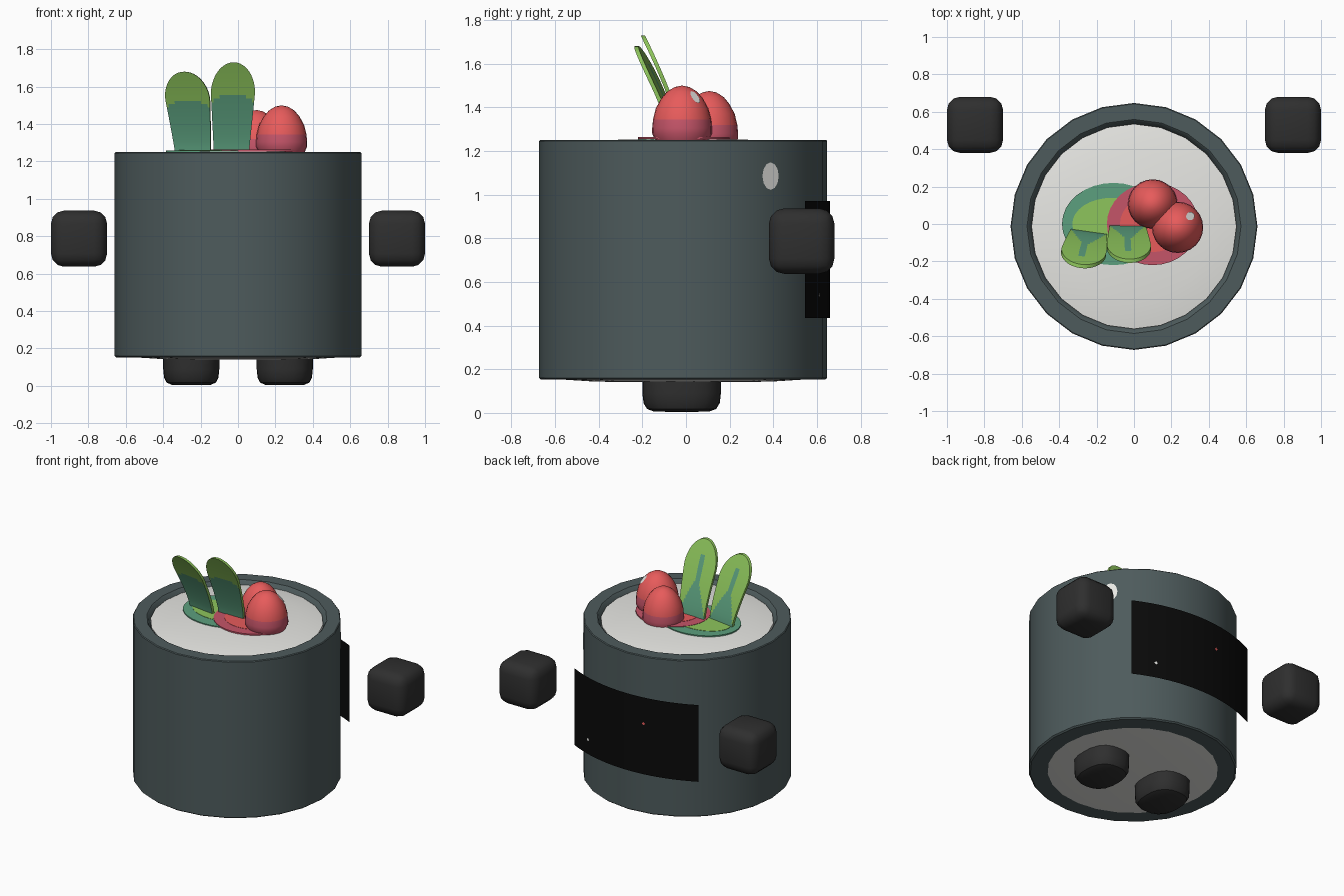
import bpy, bmesh, math
from mathutils import Matrix, Vector

cube = bpy.data.objects.get("Cube")
if cube:
    bpy.data.objects.remove(cube, do_unlink=True)


def material(name, r, g, b):
    m = bpy.data.materials.new(name)
    m.use_nodes = True
    m.diffuse_color = (r, g, b, 1)
    bsdf = next(n for n in m.node_tree.nodes if n.type == 'BSDF_PRINCIPLED')
    bsdf.inputs["Base Color"].default_value = (r, g, b, 1)
    bsdf.inputs["Roughness"].default_value = 0.8
    return m


SLATE = material("slate", 0.076, 0.105, 0.108)
CREAM = material("off white", 0.80, 0.80, 0.77)
CHARCOAL = material("charcoal", 0.028, 0.028, 0.028)
BLACK = material("black", 0.003, 0.003, 0.003)
LEAF = material("leaf green", 0.27, 0.56, 0.107)
TEAL = material("teal green", 0.107, 0.35, 0.21)
RED = material("bright red", 0.80, 0.105, 0.105)
ROSE = material("dark rose", 0.56, 0.09, 0.14)
parts = []


def finish(name, bm, *mats):
    bmesh.ops.remove_doubles(bm, verts=bm.verts[:], dist=0.0001)
    bmesh.ops.recalc_face_normals(bm, faces=bm.faces[:])
    mesh = bpy.data.meshes.new(name)
    bm.to_mesh(mesh)
    bm.free()
    for m in mats:
        mesh.materials.append(m)
    ob = bpy.data.objects.new(name, mesh)
    bpy.context.collection.objects.link(ob)
    parts.append(ob)
    return ob


def lathe(name, profile, mats, sides=24, at=(0, 0), scale=(1, 1), power=2, rule=None):
    """Turn an (r, z) profile; a power above 2 squares off the plan."""
    bm = bmesh.new()
    vs = [bm.verts.new((r, 0, z)) for r, z in profile]
    es = [bm.edges.new(p) for p in zip(vs, vs[1:])]
    bmesh.ops.spin(bm, geom=vs + es, cent=(0, 0, 0), axis=(0, 0, 1),
                   angle=2 * math.pi, steps=sides)
    for v in bm.verts:
        a = math.atan2(v.co.y, v.co.x)
        k = (abs(math.cos(a)) ** power + abs(math.sin(a)) ** power) ** (-1 / power)
        v.co.x = v.co.x * k * scale[0] + at[0]
        v.co.y = v.co.y * k * scale[1] + at[1]
    if rule:
        for f in bm.faces:
            f.material_index = rule(f.calc_center_median())
    return finish(name, bm, *mats)


def oval(name, centre, normal, rx, ry, mat, sides=12):
    bm = bmesh.new()
    bmesh.ops.create_circle(bm, cap_ends=True, segments=sides, radius=1)
    turn = Vector(normal).to_track_quat('Z', 'Y').to_matrix().to_4x4()
    bm.transform(Matrix.Translation(centre) @ turn @ Matrix.Diagonal((rx, ry, 1, 1)))
    return finish(name, bm, mat)


# Pot wall and its pale filling, which shows at top and bottom
MID = -0.013
lathe("pot", [(0.535, 0.152), (0.65, 0.152), (0.66, 0.16), (0.66, 1.245), (0.655, 1.25),
              (0.572, 1.25), (0.565, 1.245), (0.545, 1.2)], [SLATE], at=(0, MID))
lathe("filling", [(0, 0.14), (0.4, 0.143), (0.54, 0.152), (0.548, 1.225),
                  (0.4, 1.25), (0, 1.256)], [CREAM], at=(0, MID))

# Feet and floating hands
for side, word in ((1, "left"), (-1, "right")):
    lathe(word + "_foot", [(0, 0.004), (0.7, 0.006), (0.88, 0.018), (0.97, 0.045),
                           (1, 0.09), (1, 0.17)], [CHARCOAL], sides=20,
          at=(0.25 * side, -0.02), scale=(0.15, 0.18), power=2.6)
    bm = bmesh.new()
    bmesh.ops.create_cube(bm, size=0.3)
    bmesh.ops.bevel(bm, geom=bm.edges[:], offset=0.07, segments=3, profile=0.5,
                    affect='EDGES')
    bm.transform(Matrix.Translation((0.85 * side, 0.53, 0.787)))
    finish(word + "_hand", bm, CHARCOAL)

# Curved back panel with two small marks
ARC, ARC_Y = 1.06, -0.4


def arc_y(x, lift=0.0):
    return ARC_Y + math.sqrt((ARC + lift) ** 2 - x * x)


bm = bmesh.new()
bmesh.ops.create_grid(bm, x_segments=16, y_segments=1, size=1)
for v in bm.verts:
    x = 0.48 * v.co.x
    v.co = (x, arc_y(x), 0.703 + 0.268 * v.co.y)
finish("back_panel", bm, BLACK)
for name, x, z, mat in (("pale_mark", 0.33, 0.54, CREAM), ("red_mark", -0.13, 0.79, RED)):
    oval(name, (x, arc_y(x, 0.004), z), (x, ARC, 0), 0.012, 0.012, mat, 4)

# Painted patches under the leaves and berries
for name, x, rx, ry, z, mat in (
        ("green_patch", -0.11, 0.275, 0.22, 1.259, TEAL),
        ("green_patch_middle", -0.12, 0.21, 0.14, 1.261, LEAF),
        ("rose_patch", 0.1, 0.245, 0.22, 1.263, ROSE),
        ("red_patch_middle", 0.1, 0.175, 0.15, 1.265, RED)):
    lathe(name, [(0, z), (1, z), (1, z - 0.009)], [mat], sides=32,
          at=(x, 0), scale=(rx, ry))

# Berries: dark below, bright above
EGG = [(0.9, 1.25), (1, 1.28), (1, 1.305), (0.97, 1.345), (0.88, 1.395),
       (0.7, 1.44), (0.5, 1.472), (0.25, 1.493), (0, 1.5)]
for name, x, y, r, drop in (("front_berry", 0.233, -0.018, 0.137, 0),
                            ("back_berry", 0.1, 0.107, 0.132, 0.025)):
    lathe(name, [(k, z - drop) for k, z in EGG], [ROSE, RED], at=(x, y), scale=(r, r),
          rule=lambda c, d=drop: int(c.z > 1.345 - d))

# Shine spots on the berry and the pot
oval("berry_shine", (0.301, 0.042, 1.447), (0.66, 0.6, 0.75), 0.022, 0.036, CREAM)
facet = math.radians(37.5)
out = Vector((math.cos(facet), math.sin(facet), 0))
oval("pot_shine", out * 0.658 + Vector((0, MID, 1.085)), out, 0.047, 0.063, CREAM)


# Leaves leaning to the front, with a painted base and a midrib behind
def leaf(name, x, y, width, height, lean, turn):
    bm = bmesh.new()
    bmesh.ops.create_grid(bm, x_segments=20, y_segments=28, size=1)
    ret = bmesh.ops.extrude_face_region(bm, geom=bm.faces[:], use_keep_orig=True)
    for v in ret["geom"]:
        if isinstance(v, bmesh.types.BMVert):
            v.co.z = 1

    def rise(v):
        return 1 - (1 - (v + 1) / 2) ** 1.6

    for f in bm.faces:
        c = f.calc_center_median()
        t, u = rise(c.y), abs(c.x)
        if c.z > 0.9:
            f.material_index = int(t < 0.65 - 0.1 * u * u)
        elif c.z < 0.1:
            f.material_index = int(t < 0.82 and u < 0.15 + 2 * max(0, 0.45 - t))
    for v in bm.verts:
        u, t, s = v.co.x, min(1, rise(v.co.y)), v.co.z
        half = width * (0.8 + 0.2 * min(t / 0.65, 1))
        half *= math.sqrt(max(0, 1 - max(0, (t - 0.65) / 0.35) ** 2))
        v.co = (u * half + lean * t, -0.18 * t ** 1.3 - 0.02 * s, 1.255 + height * t)
    bm.transform(Matrix.Translation((x, y, 0)) @ Matrix.Rotation(math.radians(turn), 4, 'Z'))
    finish(name, bm, LEAF, TEAL)


leaf("right_leaf", -0.24, -0.04, 0.12, 0.425, -0.02, -8)
leaf("left_leaf", -0.035, -0.008, 0.118, 0.475, 0.012, 0)

# Smooth shading with crisp edges
bpy.ops.object.select_all(action='DESELECT')
for ob in parts:
    ob.select_set(True)
bpy.context.view_layer.objects.active = parts[0]
bpy.ops.object.shade_smooth_by_angle(angle=math.radians(35))
